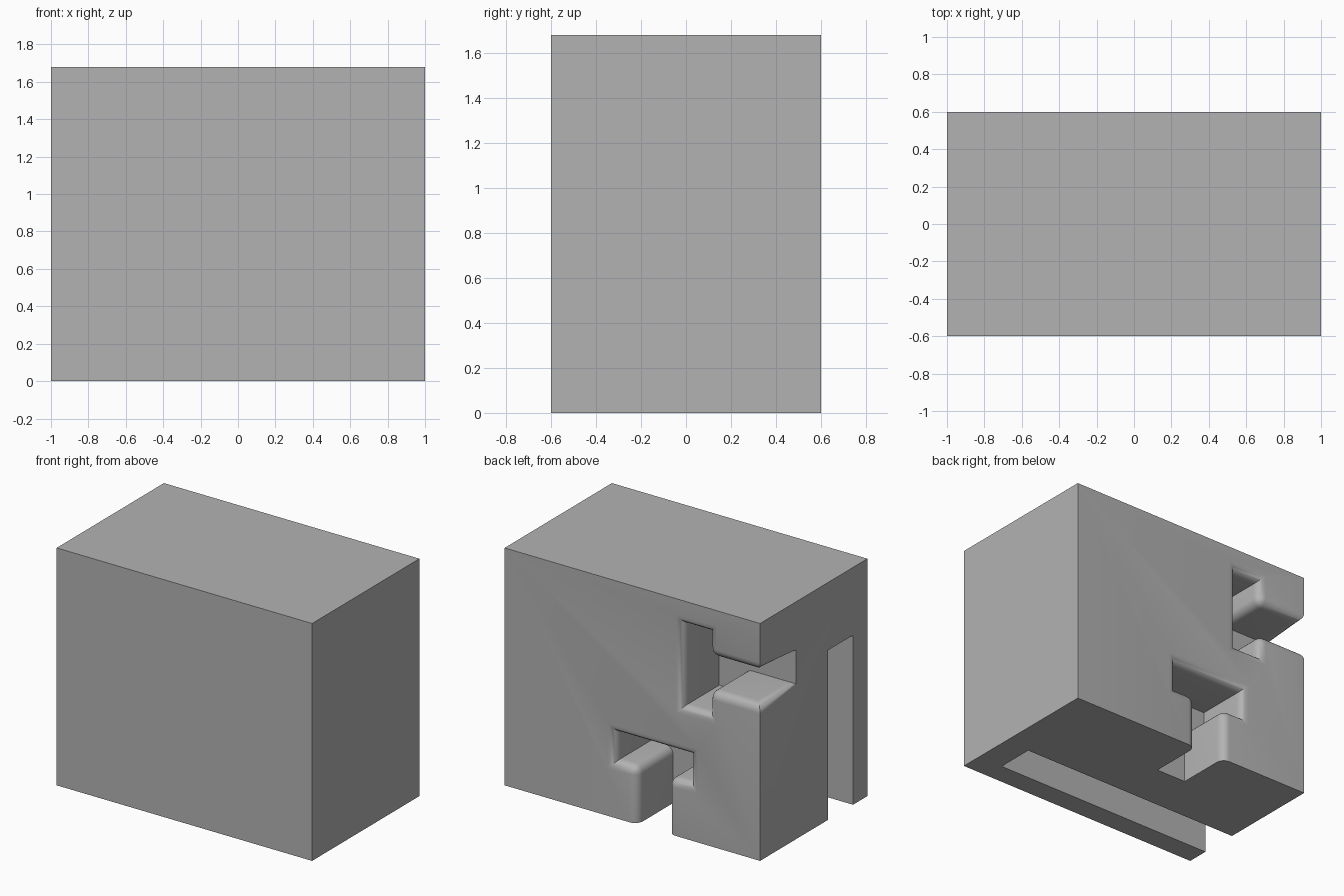
import bpy, bmesh

if "Cube" in bpy.data.objects:
    bpy.data.objects.remove(bpy.data.objects["Cube"], do_unlink=True)

TOP, BACK, FLOOR, R = 1.68, 0.6, 0.2, 0.06

grey = bpy.data.materials.new("plain_grey")
grey.use_nodes = True
grey.diffuse_color = (0.45, 0.45, 0.45, 1)
grey.node_tree.nodes["Principled BSDF"].inputs["Base Color"].default_value = (0.45, 0.45, 0.45, 1)


def prism(name, profile, y0, y1):
    """Extrude an x-z profile along y."""
    bm = bmesh.new()
    face = bm.faces.new([bm.verts.new((x, y0, z)) for x, z in profile])
    ext = bmesh.ops.extrude_face_region(bm, geom=[face])
    moved = [v for v in ext["geom"] if isinstance(v, bmesh.types.BMVert)]
    bmesh.ops.translate(bm, verts=moved, vec=(0, y1 - y0, 0))
    bmesh.ops.recalc_face_normals(bm, faces=bm.faces)
    mesh = bpy.data.meshes.new(name)
    bm.to_mesh(mesh)
    bm.free()
    obj = bpy.data.objects.new(name, mesh)
    bpy.context.collection.objects.link(obj)
    mesh.materials.append(grey)
    return obj


def rect(x0, x1, z0, z1):
    return [(x0, z0), (x1, z0), (x1, z1), (x0, z1)]


def tee(start, neck_end, head_end, mid, neck=0.12, head=0.29):
    """T outline as (along, across) pairs."""
    half = [(start, neck), (neck_end, neck), (neck_end, head), (head_end, head)]
    return [(a, mid + b) for a, b in half] + [(a, mid - b) for a, b in reversed(half)]


# Solid block and the three slots cut out of it
body = prism("block_body", rect(-1, 1, 0, TOP), -BACK, BACK)
side_tee = tee(-1.1, -0.6, -0.4, 1.22)
bottom_tee = [(x, z) for z, x in tee(-0.1, 0.4, 0.6, -0.16)]
cutters = [
    prism("side_tee_cutter", side_tee, FLOOR, BACK + 0.1),
    prism("bottom_tee_cutter", bottom_tee, FLOOR, BACK + 0.1),
    prism("long_slot_cutter", rect(-1.1, 0.8, -0.1, 1.2), -0.44, -0.16),
]
bpy.context.view_layer.objects.active = body
body.select_set(True)
for cutter in cutters:
    cutter.hide_render = True
    mod = body.modifiers.new("cut", "BOOLEAN")
    mod.operation, mod.solver, mod.object = "DIFFERENCE", "EXACT", cutter
    bpy.ops.object.modifier_apply(modifier=mod.name)
    bpy.data.objects.remove(cutter, do_unlink=True)


# Rounded lips of the T slots
def near(a, b):
    return abs(a - b) < 0.002


def is_lip(edge):
    a, b = (v.co for v in edge.verts)
    if near(a.y, BACK) and near(b.y, BACK):
        outline = any(near(a[i], lim) and near(b[i], lim)
                      for i, lim in ((0, -1), (0, 1), (2, 0), (2, TOP)))
        return not outline
    across = near(min(a.y, b.y), FLOOR) and near(max(a.y, b.y), BACK)
    return across and a.z > 0.01 and edge.is_convex


bm = bmesh.new()
bm.from_mesh(body.data)
bmesh.ops.remove_doubles(bm, verts=bm.verts, dist=0.0001)
bm.normal_update()
bmesh.ops.bevel(bm, geom=[e for e in bm.edges if is_lip(e)], offset=R,
                offset_type="OFFSET", segments=6, profile=0.5,
                affect="EDGES", clamp_overlap=False)
for face in bm.faces:
    face.material_index = 0
bm.to_mesh(body.data)
bm.free()

bpy.ops.object.shade_smooth_by_angle(angle=0.6)
